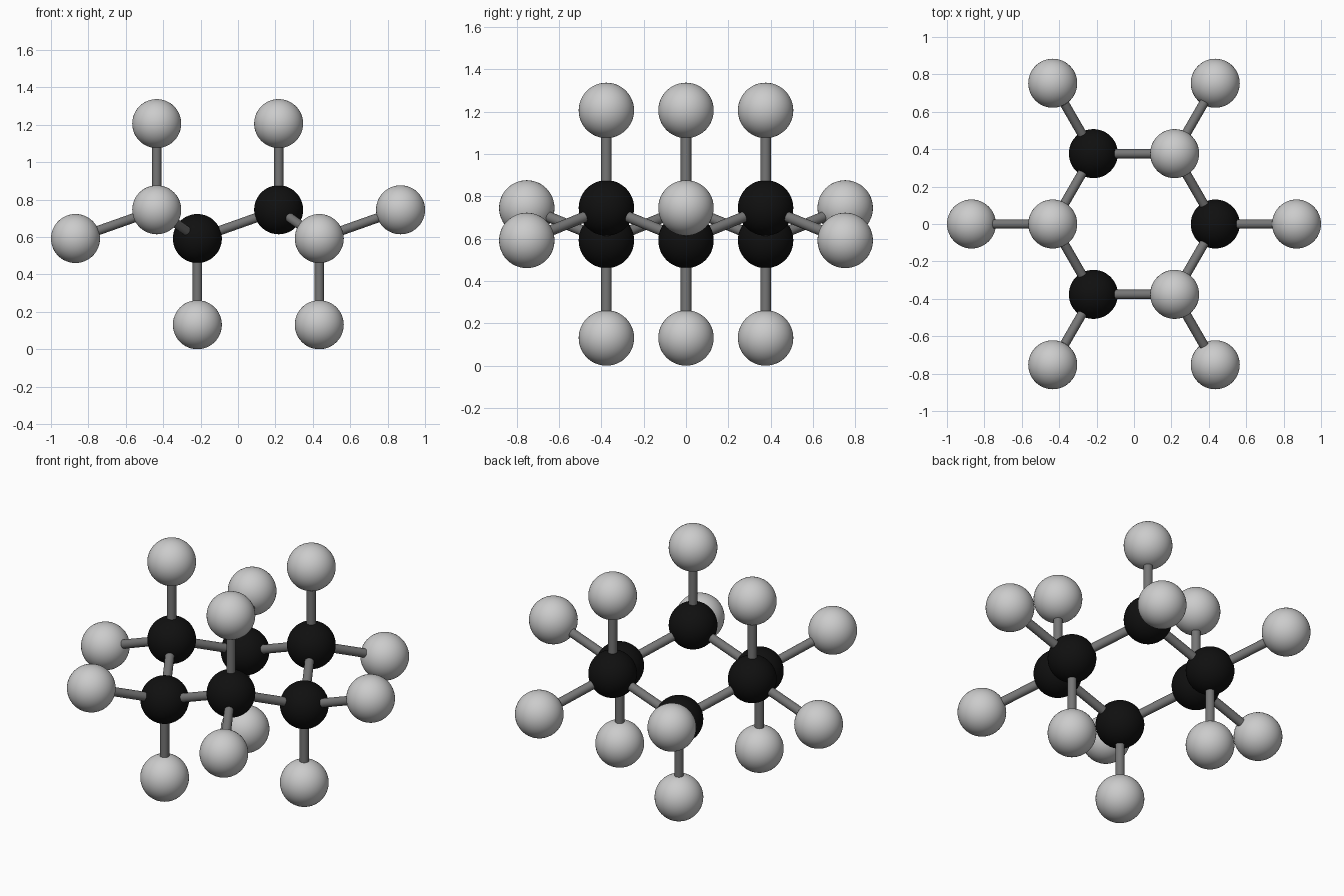
import bpy
from math import sin, cos, radians, sqrt
from mathutils import Vector

if "Cube" in bpy.data.objects:
    bpy.data.objects.remove(bpy.data.objects["Cube"])

BALL = 0.131                      # atom radius
ROD = 0.025                       # bond radius
REACH = (1 - BALL) / 2            # horizontal run of a tilted bond
BOND = REACH * 3 / sqrt(8)        # tetrahedral bond length
LOW = BALL + BOND                 # height of the lower ring atoms
HIGH = LOW + BOND / 3             # height of the upper ring atoms


def material(name, v):
    m = bpy.data.materials.new(name)
    m.diffuse_color = (v, v, v, 1)
    m.use_nodes = True
    m.node_tree.nodes["Principled BSDF"].inputs["Base Color"].default_value = m.diffuse_color
    return m


black = material("black", 0.005)
dark_grey = material("dark_grey", 0.18)


def ball(name, pos, mat=None):
    bpy.ops.mesh.primitive_uv_sphere_add(segments=48, ring_count=24, radius=BALL, location=pos)
    ob = bpy.context.object
    ob.name = name
    bpy.ops.object.shade_smooth()
    if mat:
        ob.data.materials.append(mat)


def rod(name, a, b):
    d = b - a
    bpy.ops.mesh.primitive_cylinder_add(vertices=32, radius=ROD, depth=d.length, location=(a + b) / 2)
    ob = bpy.context.object
    ob.name = name
    ob.rotation_euler = d.to_track_quat('Z', 'Y').to_euler()
    bpy.ops.object.shade_smooth_by_angle()
    ob.data.materials.append(dark_grey)


def ring_point(i, radius, high):
    a = radians(60 * i)
    return Vector((radius * cos(a), radius * sin(a), HIGH if high else LOW))


# Puckered six-atom ring; each ring atom carries one outward and one vertical atom
for i in range(6):
    up = i % 2 == 1
    c = ring_point(i, REACH, up)
    outer = ring_point(i, 2 * REACH, not up)
    vertical = c + Vector((0, 0, BOND if up else -BOND))
    ball(f"carbon_atom_{i}", c, black)
    ball(f"outer_hydrogen_{i}", outer)
    ball(f"vertical_hydrogen_{i}", vertical)
    rod(f"ring_bond_{i}", c, ring_point(i + 1, REACH, not up))
    rod(f"outer_bond_{i}", c, outer)
    rod(f"vertical_bond_{i}", c, vertical)
